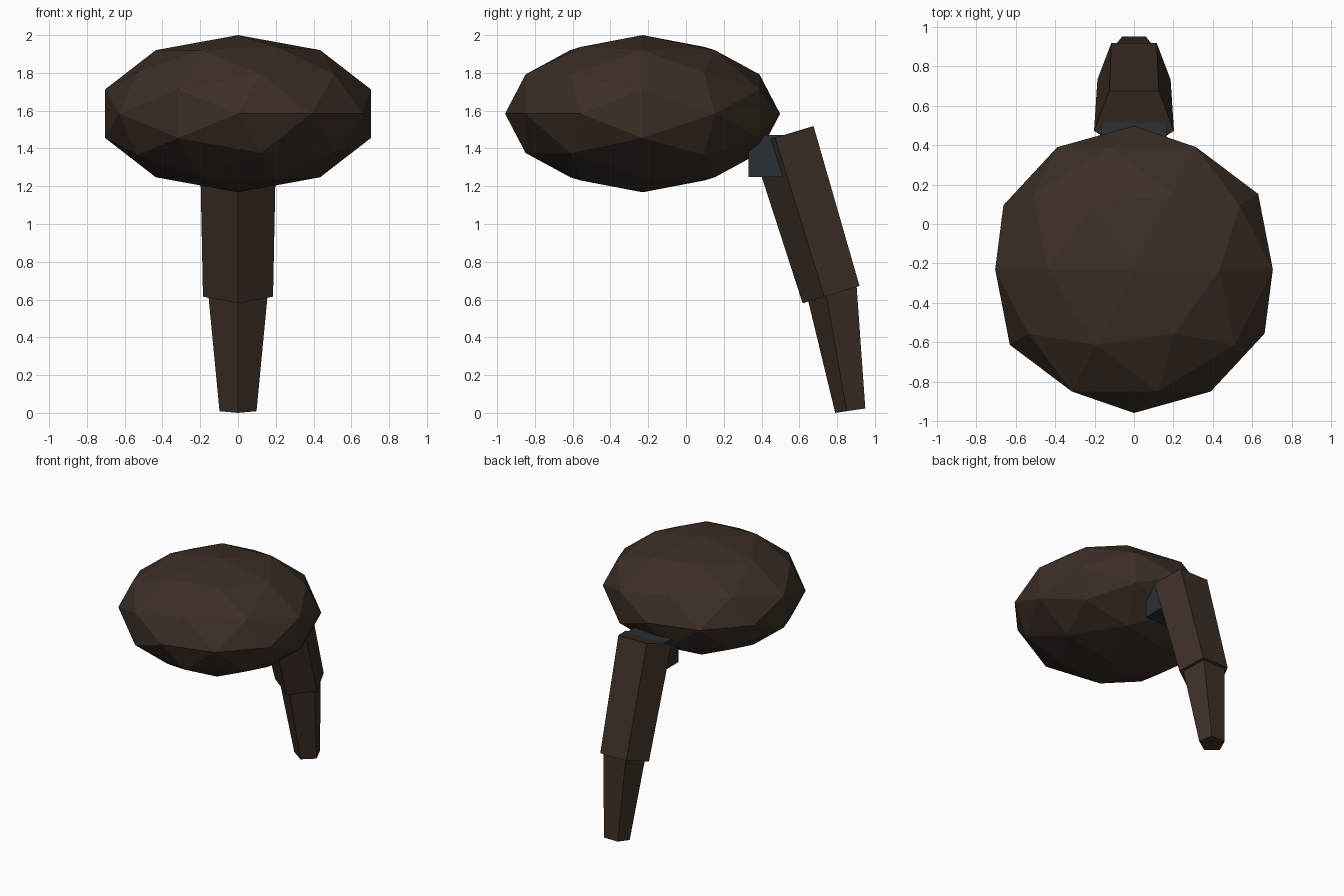
import bpy, bmesh
from math import sin, cos, atan2, tau, pi
from mathutils import Matrix

if "Cube" in bpy.data.objects:
    bpy.data.objects.remove(bpy.data.objects["Cube"])


def material(name, rgb):
    m = bpy.data.materials.new(name)
    m.diffuse_color = (*rgb, 1)
    m.use_nodes = True
    m.node_tree.nodes["Principled BSDF"].inputs["Base Color"].default_value = m.diffuse_color
    return m


def add_object(name, bm, mat):
    bmesh.ops.recalc_face_normals(bm, faces=bm.faces)
    mesh = bpy.data.meshes.new(name)
    bm.to_mesh(mesh)
    bm.free()
    mesh.materials.append(mat)
    ob = bpy.data.objects.new(name, mesh)
    bpy.context.collection.objects.link(ob)
    return ob


def limb(name, top, bottom, r_top, r_bottom, mat):
    """Tapered five-sided limb between two (y, z) points, one edge facing forward."""
    lean = Matrix.Rotation(atan2(bottom[0] - top[0], top[1] - bottom[1]), 3, 'X')
    bm = bmesh.new()
    rings = []
    for (cy, cz), (rx, ry) in ((bottom, r_bottom), (top, r_top)):
        rot = lean.to_4x4()
        rot.translation = (0, cy, cz)
        angles = [-pi / 2 + tau * i / 5 for i in range(5)]
        rings.append([bm.verts.new((rot @ Matrix.Translation(
            (rx * cos(a), ry * sin(a), 0))).translation) for a in angles])
    low, high = rings
    for i in range(5):
        j = (i + 1) % 5
        bm.faces.new((low[i], low[j], high[j], high[i]))
    bm.faces.new(low[::-1])
    bm.faces.new(high)
    return add_object(name, bm, mat)


brown = material("dark_brown", (0.045, 0.028, 0.019))
slate = material("dark_slate", (0.022, 0.029, 0.036))

# Faceted flattened body, poles along y
bm = bmesh.new()
bmesh.ops.create_icosphere(bm, subdivisions=2, radius=1)
bm.transform(Matrix.Translation((0, -0.23, 1.584))
             @ Matrix.Diagonal((0.74, 0.728, 0.416, 1))
             @ Matrix.Rotation(pi / 2, 4, 'X'))
add_object("body", bm, brown)

# Joint block between body and leg
bm = bmesh.new()
bmesh.ops.create_cube(bm, size=1)
bm.transform(Matrix.Translation((0, 0.455, 1.36))
             @ Matrix.Diagonal((0.33, 0.25, 0.22, 1)))
add_object("hip_joint", bm, slate)

# Leg segments
limb("upper_leg", (0.528, 1.474), (0.784, 0.631), (0.213, 0.19), (0.195, 0.174), brown)
limb("lower_leg", (0.779, 0.69), (0.878, 0.013), (0.171, 0.152), (0.103, 0.089), brown)
